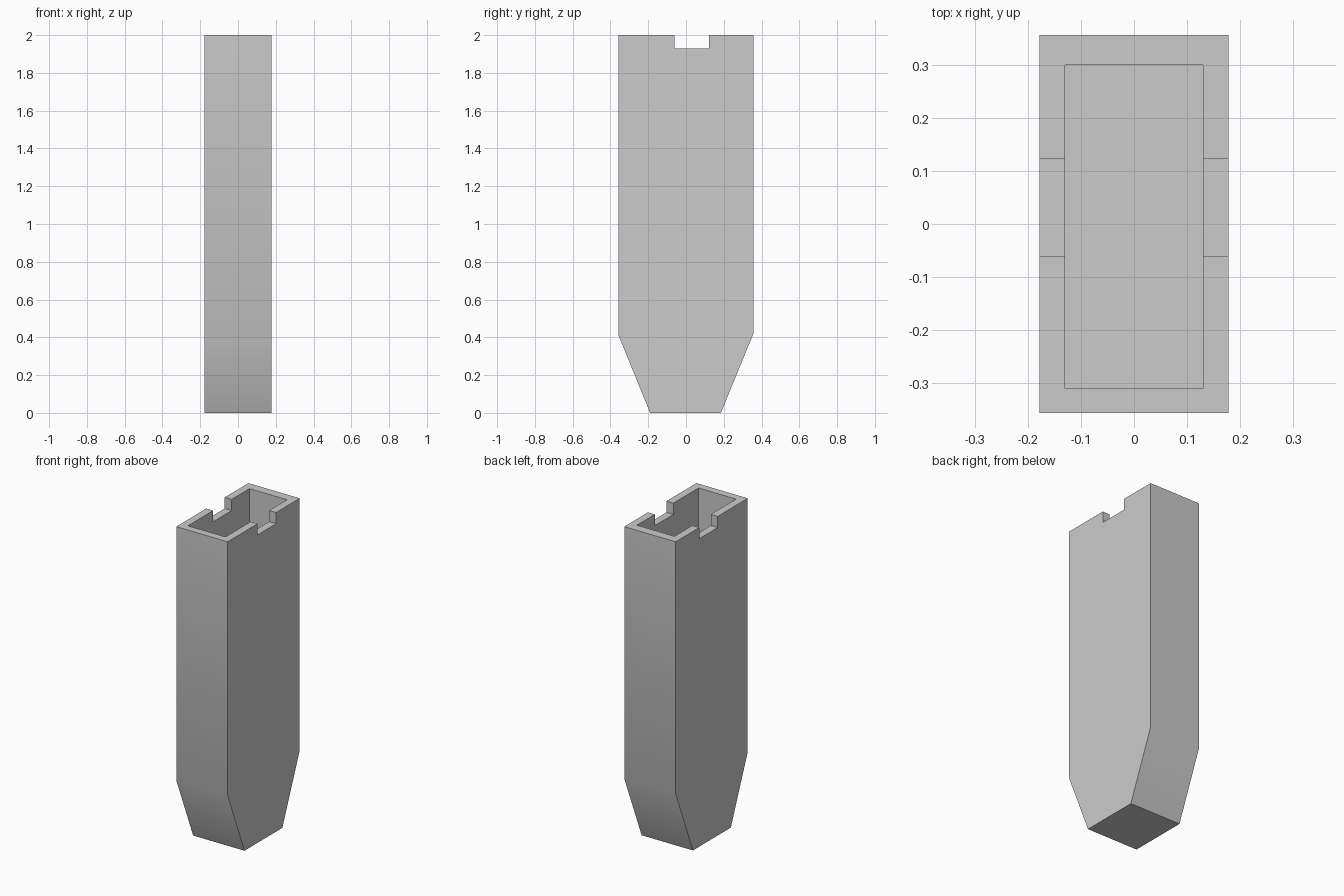
import bpy, bmesh, math

cube = bpy.data.objects.get("Cube")
if cube:
    bpy.data.objects.remove(cube, do_unlink=True)

HALF_W, HALF_D, HEIGHT = 0.178, 0.357, 2.0

# One plain grey material
grey = bpy.data.materials.new("plain_grey")
grey.use_nodes = True
colour = (0.6, 0.6, 0.6, 1)
grey.diffuse_color = colour
grey.node_tree.nodes["Principled BSDF"].inputs["Base Color"].default_value = colour


def extrude_profile(name, profile, half_width):
    """Extrude a closed (y, z) profile along x, centred on x = 0."""
    bm = bmesh.new()
    face = bm.faces.new([bm.verts.new((-half_width, y, z)) for y, z in profile])
    moved = bmesh.ops.extrude_face_region(bm, geom=[face])["geom"]
    verts = [g for g in moved if isinstance(g, bmesh.types.BMVert)]
    bmesh.ops.translate(bm, verts=verts, vec=(2 * half_width, 0, 0))
    bmesh.ops.recalc_face_normals(bm, faces=bm.faces)
    mesh = bpy.data.meshes.new(name)
    bm.to_mesh(mesh)
    bm.free()
    mesh.materials.append(grey)
    obj = bpy.data.objects.new(name, mesh)
    bpy.context.collection.objects.link(obj)
    return obj


def rectangle(y0, y1, z0, z1):
    return [(y0, z0), (y1, z0), (y1, z1), (y0, z1)]


# Tall case with a tapered foot
case = extrude_profile("case", [
    (-0.19, 0), (0.185, 0), (HALF_D, 0.42),
    (HALF_D, HEIGHT), (-HALF_D, HEIGHT), (-HALF_D, 0.41),
], HALF_W)

# Open cavity, and a notch through both side walls at the rim
cutters = [
    extrude_profile("cavity_cutter", rectangle(-0.31, 0.30, 0.42, 2.2), 0.13),
    extrude_profile("notch_cutter", rectangle(-0.06, 0.123, 1.93, 2.2), 0.3),
]
bpy.context.view_layer.objects.active = case
for cutter in cutters:
    mod = case.modifiers.new(cutter.name, "BOOLEAN")
    mod.operation = "DIFFERENCE"
    mod.solver = "EXACT"
    mod.object = cutter
    bpy.ops.object.modifier_apply(modifier=mod.name)
for cutter in cutters:
    bpy.data.objects.remove(cutter, do_unlink=True)

# Soft shading over the taper bend, sharp elsewhere
bpy.ops.object.select_all(action="DESELECT")
case.select_set(True)
bpy.ops.object.shade_smooth_by_angle(angle=math.radians(30))
